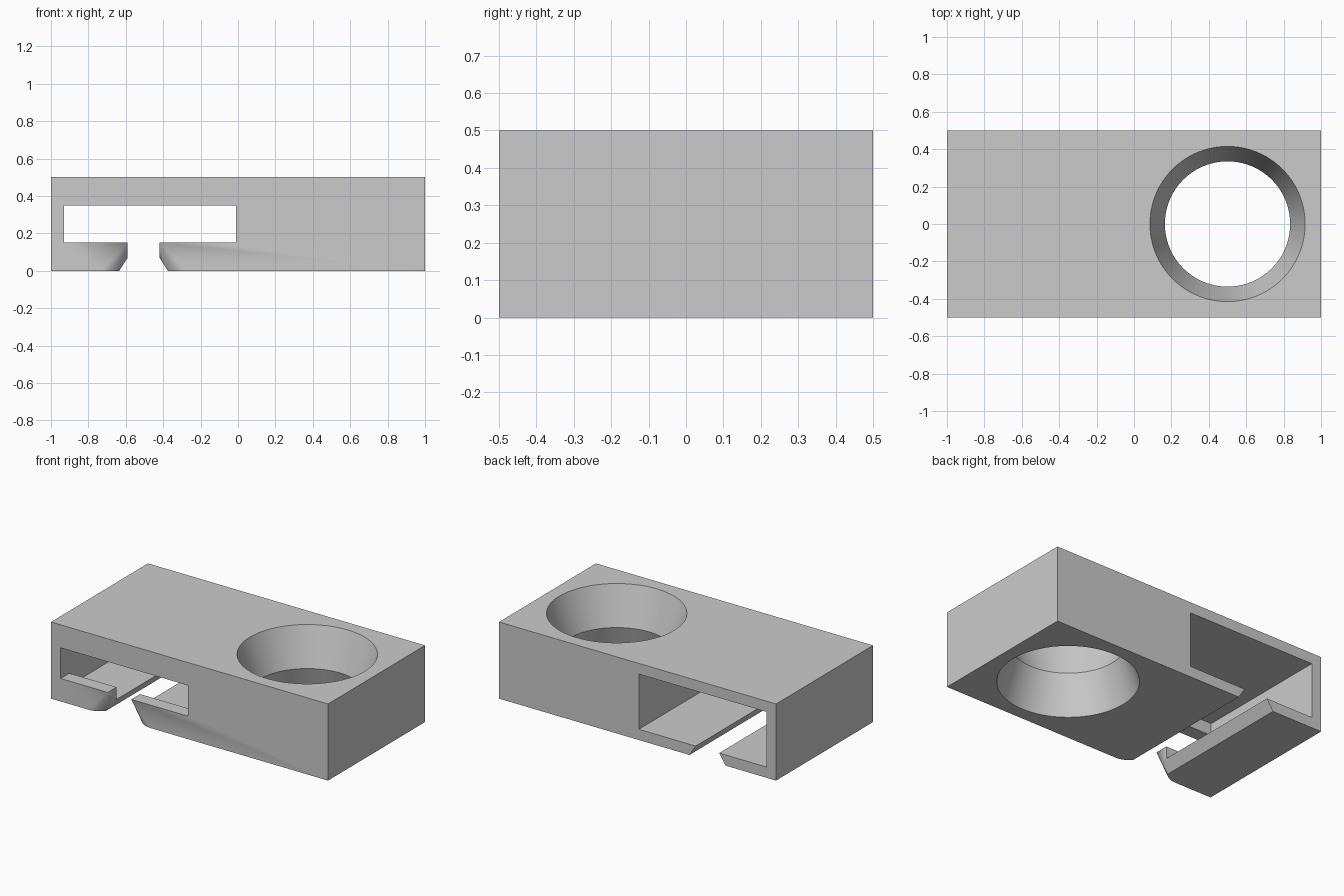
import bpy, bmesh, math

cube = bpy.data.objects.get("Cube")
if cube:
    bpy.data.objects.remove(cube, do_unlink=True)

grey = bpy.data.materials.new("plain_grey")
grey.use_nodes = True
colour = (0.6, 0.6, 0.6, 1)
grey.diffuse_color = colour
grey.node_tree.nodes["Principled BSDF"].inputs["Base Color"].default_value = colour


def finish(name, bm):
    bmesh.ops.recalc_face_normals(bm, faces=bm.faces)
    mesh = bpy.data.meshes.new(name)
    bm.to_mesh(mesh)
    bm.free()
    mesh.materials.append(grey)
    obj = bpy.data.objects.new(name, mesh)
    bpy.context.collection.objects.link(obj)
    return obj


def prism(name, profile, y0, y1):
    """Extrude an x-z outline along y."""
    bm = bmesh.new()
    face = bm.faces.new([bm.verts.new((x, y0, z)) for x, z in profile])
    new = bmesh.ops.extrude_face_region(bm, geom=[face])["geom"]
    verts = [v for v in new if isinstance(v, bmesh.types.BMVert)]
    bmesh.ops.translate(bm, verts=verts, vec=(0, y1 - y0, 0))
    return finish(name, bm)


def box(name, x0, x1, y0, y1, z0, z1):
    return prism(name, [(x0, z0), (x1, z0), (x1, z1), (x0, z1)], y0, y1)


def lathe(name, profile, cx, steps=96):
    """Closed solid of revolution around a vertical axis at cx."""
    bm = bmesh.new()
    rings = [[bm.verts.new((cx + r * math.cos(math.tau * i / steps),
                            r * math.sin(math.tau * i / steps), z))
              for i in range(steps)] for r, z in profile]
    for low, high in zip(rings, rings[1:]):
        for i in range(steps):
            j = (i + 1) % steps
            bm.faces.new((low[i], low[j], high[j], high[i]))
    bm.faces.new(rings[0])
    bm.faces.new(rings[-1])
    return finish(name, bm)


def lip_flare(name, side, steps=16):
    """Rounded corner cut on a front lip, tapering to a point at the lip top."""
    bm = bmesh.new()
    apex = (SLIT_X + side * SLIT_HALF, FRONT, LIP_TOP)
    plan = []
    for i in range(steps + 1):
        a = math.pi / 2 * i / steps
        plan.append((0.14 - 0.14 * math.sin(a), 0.17 - 0.17 * math.cos(a)))
    plan += [(-0.08, 0.17), (-0.08, -0.1), (0.14, -0.1)]
    # extend the cone a little below the base so the cut is clean
    k = 1.1
    base = [bm.verts.new((apex[0] + side * u * k, FRONT + v * k, LIP_TOP * (1 - k)))
            for u, v in plan]
    tip = bm.verts.new(apex)
    bm.faces.new(base)
    for i, v in enumerate(base):
        bm.faces.new((v, base[(i + 1) % len(base)], tip))
    return finish(name, bm)


def cut(target, cutter):
    mod = target.modifiers.new("cut", 'BOOLEAN')
    mod.operation = 'DIFFERENCE'
    mod.solver = 'EXACT'
    mod.object = cutter
    bpy.context.view_layer.objects.active = target
    bpy.ops.object.modifier_apply(modifier=mod.name)
    bpy.data.objects.remove(cutter, do_unlink=True)


FRONT, LIP_TOP, SLIT_X, SLIT_HALF = -0.5, 0.15, -0.505, 0.085
LEFT, RIGHT, FLOOR = -0.93, -0.01, 0.07

# main block
block = box("holder_block", -1, 1, FRONT, 0.5, 0, 0.5)

# waisted round hole
cut(block, lathe("hole_cutter", [(0.447, -0.1), (0.335, 0.25), (0.447, 0.6)], 0.5))

# pocket open at the back, with a smaller front window
cut(block, box("pocket_cutter", LEFT, RIGHT, -0.41, 0.6, FLOOR, 0.43))
cut(block, box("window_cutter", LEFT, RIGHT, -0.6, -0.3, LIP_TOP, 0.35))

# slit through the floor, widening towards the bottom
half = [(SLIT_HALF, 0.2), (SLIT_HALF, FLOOR), (0.194, -0.1)]
outline = [(SLIT_X + x, z) for x, z in half] + [(SLIT_X - x, z) for x, z in reversed(half)]
cut(block, prism("slit_cutter", outline, -0.6, 0.6))

# rounded entry on both front lips
for side in (-1, 1):
    cut(block, lip_flare("flare_cutter", side))

# smooth round surfaces, crisp edges
bpy.ops.object.select_all(action='DESELECT')
block.select_set(True)
bpy.context.view_layer.objects.active = block
bpy.ops.object.shade_smooth_by_angle(angle=math.radians(25))
